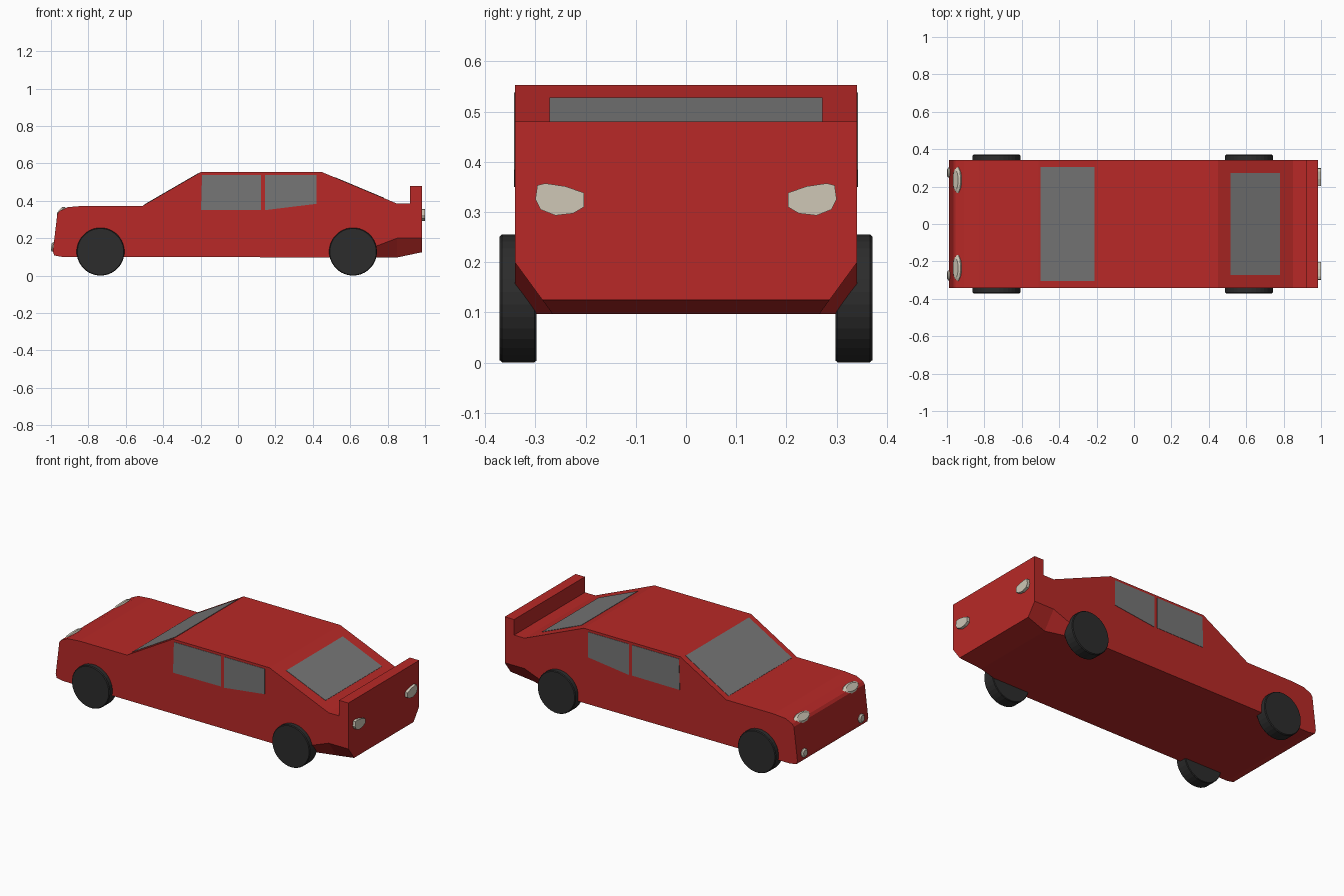
import bpy, bmesh, math
from mathutils import Vector

if "Cube" in bpy.data.objects:
    bpy.data.objects.remove(bpy.data.objects["Cube"])


def material(name, rgb):
    m = bpy.data.materials.new(name)
    m.diffuse_color = (*rgb, 1)
    m.use_nodes = True
    m.node_tree.nodes["Principled BSDF"].inputs["Base Color"].default_value = m.diffuse_color
    return m


RED = material("red_paint", (0.48, 0.022, 0.02))
GLASS = material("grey_glass", (0.18, 0.18, 0.18))
RUBBER = material("dark_rubber", (0.025, 0.025, 0.025))
LAMP = material("lamp_lens", (0.62, 0.57, 0.47))


def finish(name, bm, mat=None, mirror=False):
    bmesh.ops.recalc_face_normals(bm, faces=bm.faces[:])
    me = bpy.data.meshes.new(name)
    bm.to_mesh(me)
    bm.free()
    ob = bpy.data.objects.new(name, me)
    bpy.context.collection.objects.link(ob)
    if mat:
        me.materials.append(mat)
    if mirror:
        mod = ob.modifiers.new("Mirror", 'MIRROR')
        mod.use_axis = (False, True, False)
    return ob


def loft(name, sections, mat=None, mirror=False):
    """Skin a solid through matching polygon sections."""
    bm = bmesh.new()
    rings = [[bm.verts.new(p) for p in s] for s in sections]
    for a, b in zip(rings, rings[1:]):
        for i in range(len(a)):
            j = (i + 1) % len(a)
            bm.faces.new((a[i], a[j], b[j], b[i]))
    bm.faces.new(rings[0])
    bm.faces.new(rings[-1])
    return finish(name, bm, mat, mirror)


def prism(name, pts, vec, mat, mirror=False):
    pts = [Vector(p) for p in pts]
    return loft(name, [pts, [p + Vector(vec) for p in pts]], mat, mirror)


# Body: side profile with the spoiler, extruded across the width
profile = [(-0.99, 0.13), (-0.966, 0.33), (-0.955, 0.345), (-0.91, 0.366),
           (-0.83, 0.373), (-0.51, 0.373), (-0.20, 0.553), (0.45, 0.553),
           (0.85, 0.385), (0.92, 0.385), (0.92, 0.48), (0.983, 0.48),
           (0.983, 0.125), (0.85, 0.097), (-0.94, 0.10), (-0.983, 0.108)]
W = 0.341
body = prism("body", [(x, -W, z) for x, z in profile], (0, 2 * W, 0), RED)

# Cutters that slant the lower rear corners
for side in (1, -1):
    tri = [(W + 0.073, 0.30), (W - 0.1095, 0.05), (W + 0.10, -0.1)]
    cutter = loft("rear_corner_cutter",
                  [[(x, side * y, z + dz) for y, z in tri]
                   for x, dz in ((0.58, -0.103), (0.85, 0), (1.1, 0))])
    cutter.hide_render = True
    cutter.hide_set(True)
    cut = body.modifiers.new("CornerCut", 'BOOLEAN')
    cut.operation = 'DIFFERENCE'
    cut.solver = 'EXACT'
    cut.object = cutter

# Side windows
side_windows = {
    "front_side_window": [(-0.198, 0.35), (-0.192, 0.538), (0.124, 0.538), (0.124, 0.352)],
    "rear_side_window": [(0.145, 0.35), (0.145, 0.538), (0.42, 0.538), (0.42, 0.384)]}
for name, pts in side_windows.items():
    prism(name, [(x, W - 0.003, z) for x, z in pts], (0, 0.005, 0), GLASS, True)

# Windscreen and rear window, laid on the sloping panels
for name, (x0, z0), (x1, z1), w in (
        ("windscreen", (-0.50, 0.379), (-0.21, 0.547), 0.305),
        ("rear_window", (0.515, 0.5257), (0.78, 0.4144), 0.272)):
    n = Vector((z0 - z1, 0, x1 - x0)).normalized()
    pts = [Vector(p) - n * 0.003 for p in
           ((x0, -w, z0), (x1, -w, z1), (x1, w, z1), (x0, w, z0))]
    prism(name, pts, n * 0.005, GLASS)

# Rear lamps
lens = [(0.28, 0.357), (0.296, 0.353), (0.30, 0.325), (0.29, 0.305), (0.26, 0.293),
        (0.225, 0.297), (0.203, 0.31), (0.203, 0.338), (0.24, 0.351)]
prism("rear_lamp", [(0.975, y, z) for y, z in lens], (0.025, 0, 0), LAMP, True)


# Headlights and fog lamps: domed oval lenses
def oval_lamp(name, centre, width, height, depth, tilt):
    up = Vector((math.sin(tilt), 0, math.cos(tilt)))
    out = Vector((-math.cos(tilt), 0, math.sin(tilt)))
    rings = []
    for scale, d in ((1, -1), (1, 0.4), (0.7, 1)):
        rings.append([Vector(centre) + out * depth * d
                      + Vector((0, width / 2 * scale * math.cos(a), 0))
                      + up * height / 2 * scale * math.sin(a)
                      for a in (math.tau * i / 14 for i in range(14))])
    loft(name, rings, LAMP, True)


oval_lamp("headlight", (-0.943, 0.235, 0.34), 0.15, 0.062, 0.016, math.radians(42))
oval_lamp("fog_lamp", (-0.987, 0.275, 0.153), 0.055, 0.052, 0.012, math.radians(7))

# Wheels
R = 0.128
for name, x in (("front_wheel", -0.735), ("rear_wheel", 0.615)):
    rings = [[(x + r * math.cos(a), y, R + r * math.sin(a))
              for a in (math.tau * (i + 0.5) / 32 for i in range(32))]
             for r, y in ((R - 0.003, 0.298), (R, 0.302), (R, 0.366), (R - 0.004, 0.371))]
    loft(name, rings, RUBBER, True)
